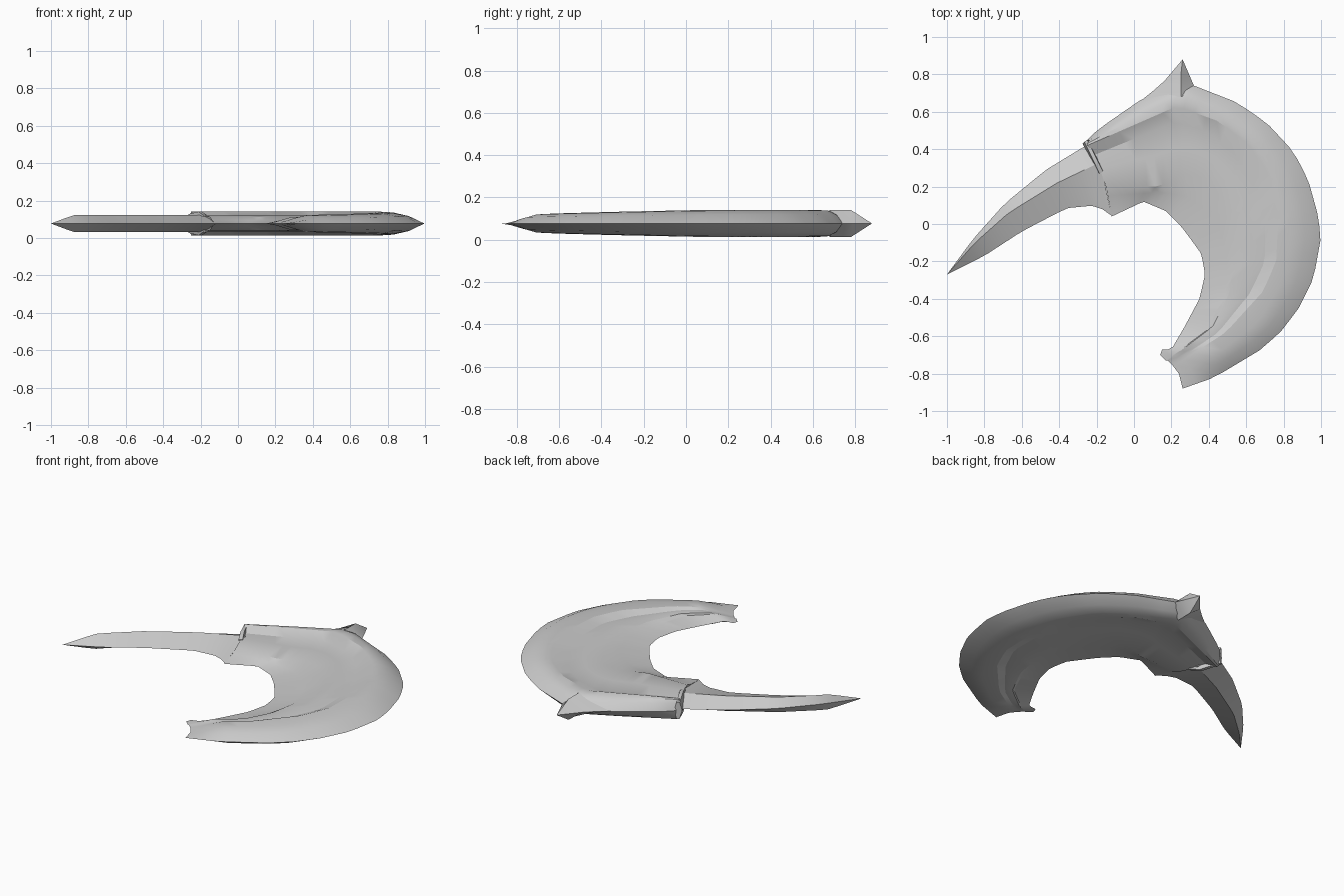
import bpy, bmesh, math
from mathutils import Vector

default_cube = bpy.data.objects.get("Cube")
if default_cube:
    bpy.data.objects.remove(default_cube, do_unlink=True)

MID = 0.077  # height of the symmetry plane

steel = bpy.data.materials.new("pale_steel")
steel.use_nodes = True
steel_colour = (.6, .6, .6, 1)
steel.diffuse_color = steel_colour
steel.node_tree.nodes["Principled BSDF"].inputs["Base Color"].default_value = steel_colour


def resample(points, count):
    """Spread count points evenly along a polyline."""
    points = [Vector(p) for p in points]
    lengths = [(b - a).length for a, b in zip(points, points[1:])]
    total = sum(lengths)
    result = []
    for i in range(count):
        remaining = total * i / (count - 1)
        for k, length in enumerate(lengths):
            if remaining <= length or k == len(lengths) - 1:
                result.append(points[k].lerp(points[k + 1], min(remaining / length, 1)))
                break
            remaining -= length
    return result


def blend(first, second, factor):
    return [a.lerp(b, factor) for a, b in zip(first, second)]


def build_blade(name, curves, height):
    """Loft curves running from outer edge to inner edge, doubled below the midplane."""
    bm = bmesh.new()
    last = len(curves) - 1
    stations = len(curves[0])
    rings = []
    for s in range(stations):
        u = s / (stations - 1)
        ring = []
        for side in (1, -1):
            order = range(last + 1) if side == 1 else range(last - 1, 0, -1)
            for c in order:
                p = curves[c][s]
                ring.append(bm.verts.new((p.x, p.y, MID + side * height(c, u))))
        rings.append(ring)
    size = len(rings[0])
    for a, b in zip(rings, rings[1:]):
        for i in range(size):
            j = (i + 1) % size
            bm.faces.new((a[i], a[j], b[j], b[i]))
    # end caps as strips joining the upper and lower outlines
    for ring in (rings[0], rings[-1]):
        for c in range(last):
            quad = [ring[c], ring[c + 1], ring[(size - c - 1) % size], ring[(size - c) % size]]
            quad = list(dict.fromkeys(quad))
            if len(quad) > 2:
                bm.faces.new(quad)
    bmesh.ops.remove_doubles(bm, verts=bm.verts, dist=.0005)
    bmesh.ops.dissolve_degenerate(bm, edges=bm.edges, dist=.0002)
    bmesh.ops.recalc_face_normals(bm, faces=bm.faces)
    mesh = bpy.data.meshes.new(name)
    bm.to_mesh(mesh)
    bm.free()
    mesh.materials.append(steel)
    obj = bpy.data.objects.new(name, mesh)
    bpy.context.collection.objects.link(obj)
    bpy.ops.object.select_all(action="DESELECT")
    obj.select_set(True)
    bpy.context.view_layer.objects.active = obj
    bpy.ops.object.shade_smooth_by_angle(angle=math.radians(24))
    return obj


# Crescent: sharp outer edge, raised rim, stepped grooves, sharp inner edge
COUNT = 40
outer = resample([(-.27, .43), (-.2, .5), (.03, .66), (.25, .76), (.32, .74), (.55, .65),
                  (.71, .54), (.85, .39), (.93, .24), (.98, .06), (1, -.07), (.96, -.29),
                  (.88, -.45), (.79, -.57), (.68, -.67), (.43, -.82), (.26, -.88)], COUNT)
rim = resample([(-.25, .43), (.03, .58), (.25, .69), (.47, .58), (.65, .45), (.77, .26),
                (.83, .06), (.83, -.13), (.78, -.33), (.66, -.53), (.45, -.69), (.24, -.8)], COUNT)
step_top = resample([(-.25, .42), (.23, .63), (.45, .55), (.62, .42), (.73, .25), (.77, 0),
                     (.76, -.2), (.69, -.36), (.49, -.58), (.21, -.76)], COUNT)
step_foot = resample([(-.21, .37), (.22, .545), (.4, .49), (.55, .36), (.66, .18), (.7, 0),
                      (.7, -.2), (.62, -.37), (.45, -.58), (.2, -.75)], COUNT)
ledge_top = resample([(-.15, .2), (.13, .2), (.28, .27), (.4, .24), (.48, .12), (.53, -.05),
                      (.54, -.2), (.51, -.37), (.42, -.55), (.18, -.73)], COUNT)
ledge_foot = resample([(-.14, .15), (.13, .17), (.28, .15), (.4, .06), (.47, -.05),
                       (.5, -.2), (.49, -.35), (.4, -.56), (.17, -.73)], COUNT)
inner = resample([(-.12, .04), (.05, .12), (.17, .07), (.25, -.01), (.31, -.09), (.36, -.16),
                  (.38, -.27), (.35, -.4), (.27, -.55), (.2, -.67), (.15, -.67), (.14, -.7)], COUNT)
bevel = blend(outer, rim, .5)
ridge = blend(step_foot, ledge_top, .45)
HEIGHTS = (0, .042, .06, .064, .037, .042, .036, .018, 0)


def crescent_height(c, u):
    taper = 1 - .35 * max(0, u - .55) / .45      # thinner towards the lower end
    if u > .93:
        taper *= max(0, 1 - u) / .07             # closes to a sharp end
    flat = HEIGHTS[c]
    if 3 < c < 8:                                # grooves fade out near the lower end
        fade = min(1, max(0, (u - .75) / .15))
        flat += (.05 - flat) * fade * (.9 if c < 7 else .6)
    return flat * taper


build_blade("crescent_blade",
            [outer, bevel, rim, step_top, step_foot, ridge, ledge_top, ledge_foot, inner],
            crescent_height)

# Long tapering tail with its ridge close to the outer edge
TAIL = 17
tip = (-1, -.27)
tail_outer = resample([tip, (-.86, -.08), (-.69, .11), (-.47, .29), (-.24, .43)], TAIL)
tail_ridge = resample([tip, (-.85, -.1), (-.67, .06), (-.41, .22), (-.18, .33)], TAIL)
tail_inner = resample([tip, (-.8, -.17), (-.6, -.04), (-.36, .085), (-.2, .1), (-.12, .045)], TAIL)
build_blade("tail_blade", [tail_outer, tail_ridge, tail_inner],
            lambda c, u: .046 * min(1, u / .18) if c == 1 else 0)

# Pointed spur on the outer edge
spur_left = resample([(.05, .67), (.15, .75), (.26, .88)], 5)
spur_ridge = resample([(.25, .68), (.25, .8), (.26, .88)], 5)
spur_right = resample([(.34, .7), (.32, .74), (.26, .88)], 5)
build_blade("outer_spur", [spur_left, spur_ridge, spur_right],
            lambda c, u: .064 * min(1, (1 - u) / .5) if c == 1 else 0)

# Narrow collar where the tail meets the crescent
collar_back = resample([(-.275, .43), (-.2, .28)], 4)
collar_left = resample([(-.265, .44), (-.185, .27)], 4)
collar_right = resample([(-.25, .45), (-.165, .28)], 4)
collar_front = resample([(-.235, .45), (-.155, .27)], 4)
build_blade("tail_collar", [collar_back, collar_left, collar_right, collar_front],
            lambda c, u: (.05 + .02 * u if u < .9 else .045) if c in (1, 2) else 0)
